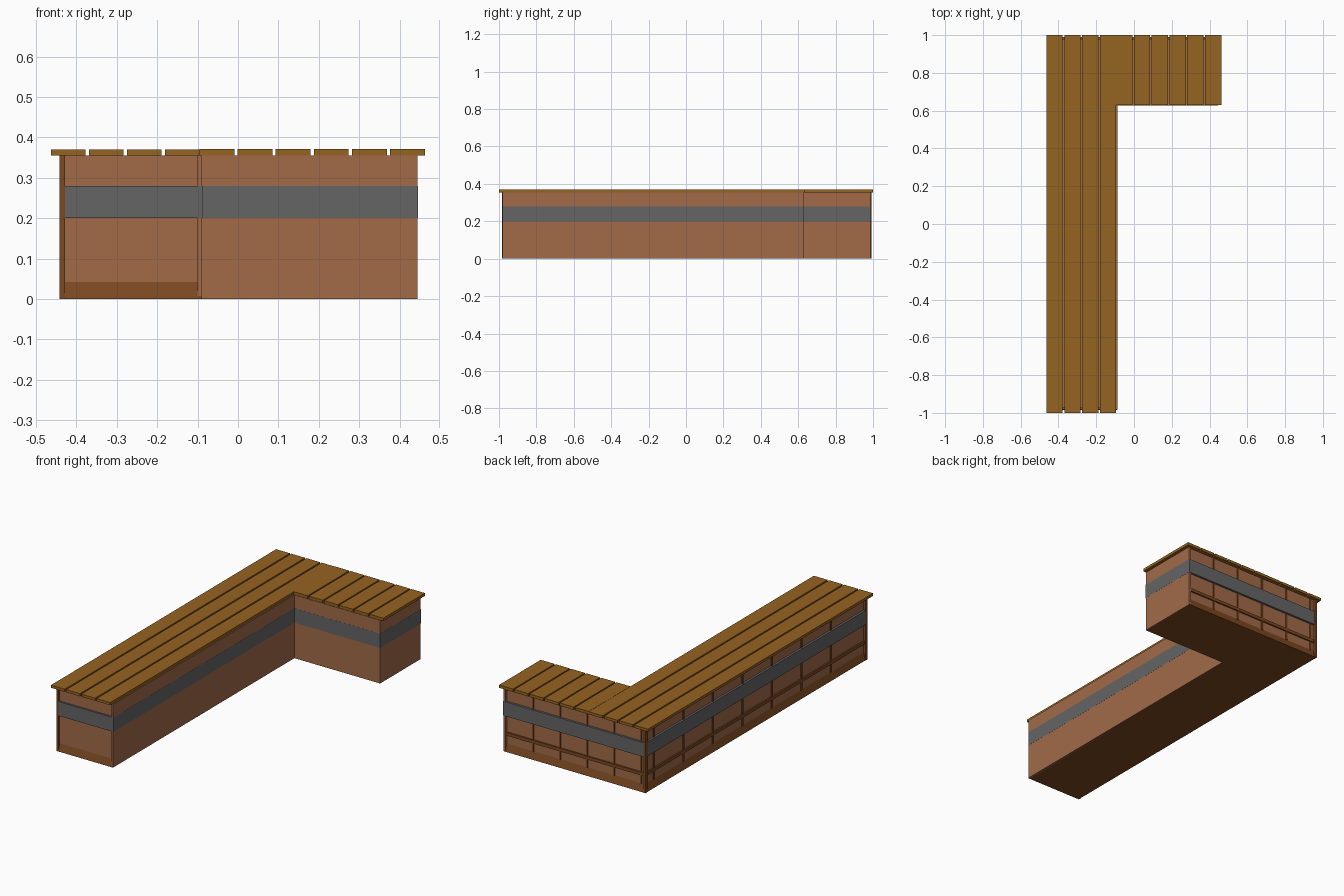
import bpy, bmesh

if "Cube" in bpy.data.objects:
    bpy.data.objects.remove(bpy.data.objects["Cube"])


def mat(name, rgb):
    m = bpy.data.materials.new(name)
    m.diffuse_color = (*rgb, 1)
    m.use_nodes = True
    m.node_tree.nodes["Principled BSDF"].inputs["Base Color"].default_value = m.diffuse_color
    return m


TOP = mat("counter_wood", (0.30, 0.125, 0.015))
WALL = mat("wall_wood", (0.36, 0.145, 0.065))
TRIM = mat("dark_trim", (0.20, 0.065, 0.015))
BAND = mat("grey_metal", (0.13, 0.13, 0.13))


def finish(name, bm, m):
    bmesh.ops.recalc_face_normals(bm, faces=bm.faces)
    me = bpy.data.meshes.new(name)
    bm.to_mesh(me)
    bm.free()
    me.materials.append(m)
    ob = bpy.data.objects.new(name, me)
    bpy.context.collection.objects.link(ob)


def box(name, x0, x1, y0, y1, z0, z1, m):
    bm = bmesh.new()
    bmesh.ops.create_cube(bm, size=1)
    for v in bm.verts:
        v.co = (x1 if v.co.x > 0 else x0, y1 if v.co.y > 0 else y0, z1 if v.co.z > 0 else z0)
    finish(name, bm, m)


def prism(name, low, high, z0, z1, m):
    """Closed solid between two matching outlines."""
    bm = bmesh.new()
    a = [bm.verts.new((x, y, z0)) for x, y in low]
    b = [bm.verts.new((x, y, z1)) for x, y in high]
    bm.faces.new(a)
    bm.faces.new(b)
    for i in range(len(a)):
        j = (i + 1) % len(a)
        bm.faces.new((a[i], a[j], b[j], b[i]))
    finish(name, bm, m)


def ell(x0, x1, y0, y1, xi=-0.09, yi=0.629):
    return [(x0, y0), (xi, y0), (xi, yi), (x1, yi), (x1, y1), (x0, y1)]


# L-shaped body, flared base and the grey band around it
inner = ell(-0.428, 0.443, -0.972, 0.977)
outer = ell(-0.44, 0.443, -0.984, 0.989)
prism("counter_body", inner, inner, 0.03, 0.355, WALL)
prism("base_moulding", outer, inner, 0, 0.042, TRIM)
band = ell(-0.44, 0.445, -0.982, 0.989, -0.088, 0.627)
prism("grey_band", band, band, 0.20, 0.28, BAND)
# plain walls reach the floor on the inner and right sides
box("inner_wall", -0.10, -0.0885, -0.982, 0.629, 0, 0.355, WALL)
box("inner_arm_wall", -0.0885, 0.444, 0.6275, 0.64, 0, 0.355, WALL)
box("arm_end_wall", 0.43, 0.4445, 0.6275, 0.987, 0, 0.355, WALL)

# corner posts
for name, y0, y1 in (("front_corner_post", -0.9835, -0.965), ("back_corner_post", 0.97, 0.9905)):
    box(name, -0.4415, -0.428, y0, y1, 0, 0.355, TRIM)

# thin upright strips and rail on the outer walls
for i in range(7):
    y = 0.90 - i * 0.262
    box("side_strip", -0.433, -0.427, y - 0.005, y + 0.005, 0.04, 0.355, TRIM)
for i in range(5):
    x = 0.265 - i * 0.168
    box("back_strip", x - 0.005, x + 0.005, 0.976, 0.982, 0.04, 0.355, TRIM)
box("side_rail", -0.436, -0.427, -0.97, 0.98, 0.09, 0.108, TRIM)
box("back_rail", -0.43, 0.443, 0.976, 0.985, 0.09, 0.108, TRIM)

# counter planks: four long ones, six short ones on the arm
for i in range(4):
    x = -0.463 + i * 0.0942
    box("long_plank", x, x + 0.0855, -1, 1, 0.355, 0.370, TOP)
for i in range(6):
    x = -0.095 + i * 0.0942
    box("short_plank", x, x + 0.0865, 0.63, 1, 0.355, 0.371, TOP)
